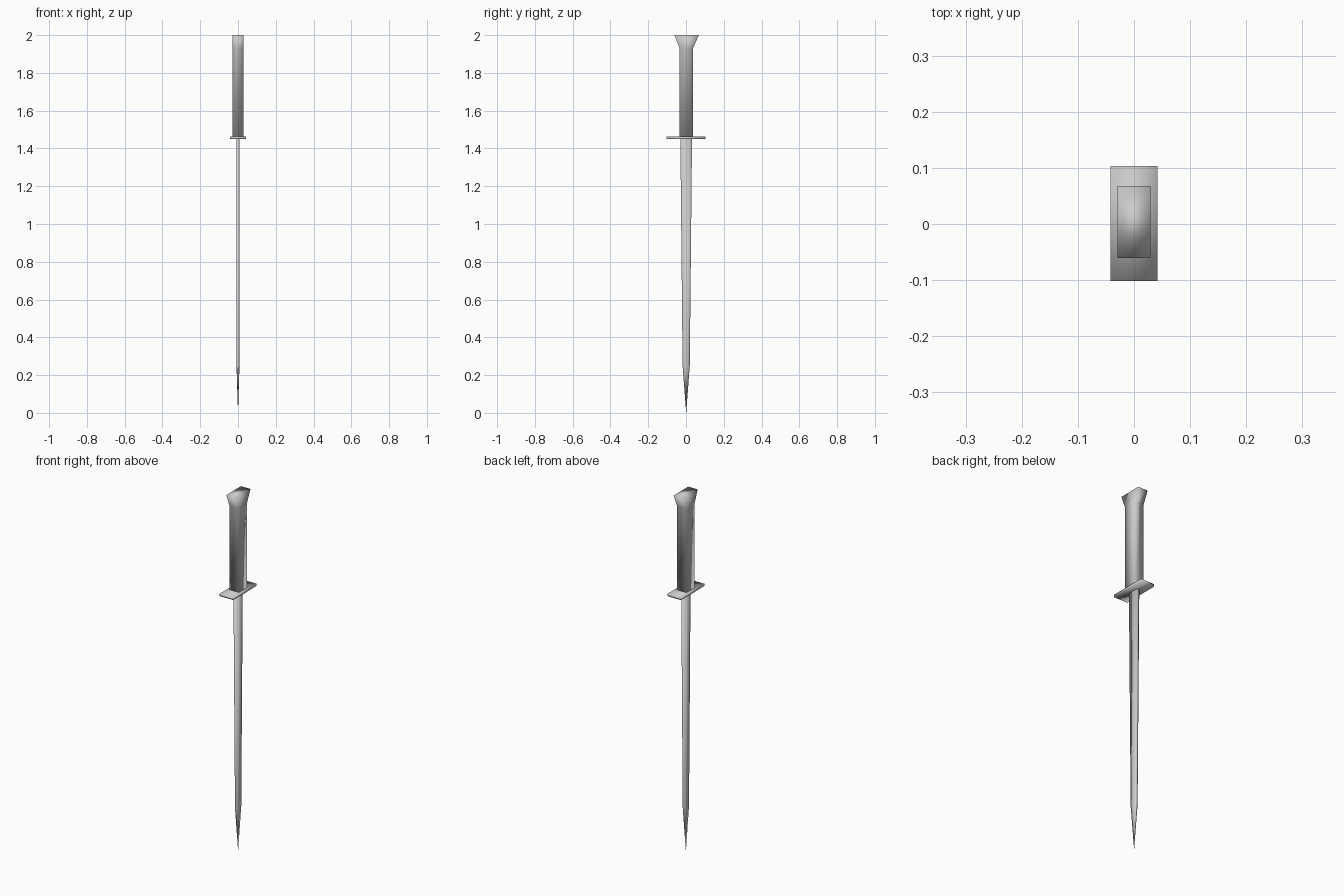
import bpy, bmesh

if "Cube" in bpy.data.objects:
    bpy.data.objects.remove(bpy.data.objects["Cube"])


def loft(name, rings, tip=None):
    """Skin a stack of equal-sized rings; close the ends, or run the start to a tip."""
    bm = bmesh.new()
    loops = [[bm.verts.new(p) for p in ring] for ring in rings]
    n = len(loops[0])
    for a, b in zip(loops, loops[1:]):
        for i in range(n):
            j = (i + 1) % n
            bm.faces.new((a[i], a[j], b[j], b[i]))
    if tip:
        t = bm.verts.new(tip)
        for i in range(n):
            bm.faces.new((t, loops[0][(i + 1) % n], loops[0][i]))
    else:
        bm.faces.new(loops[0][::-1])
    bm.faces.new(loops[-1])
    bmesh.ops.recalc_face_normals(bm, faces=bm.faces[:])
    me = bpy.data.meshes.new(name)
    bm.to_mesh(me)
    bm.free()
    me.shade_smooth()
    ob = bpy.data.objects.new(name, me)
    bpy.context.collection.objects.link(ob)
    return ob


def rect(hx, y0, y1, z):
    return [(-hx, y0, z), (hx, y0, z), (hx, y1, z), (-hx, y1, z)]


def blade_ring(edge, mid, y0, y1, z):
    """Flattened six-sided section with a slight ridge down each side."""
    yc = (y0 + y1) / 2
    return [(-edge, y0, z), (edge, y0, z), (mid, yc, z),
            (edge, y1, z), (-edge, y1, z), (-mid, yc, z)]


# Blade, tapering gently and then to a point
loft("blade", [
    blade_ring(0.006, 0.008, -0.018, 0.020, 0.25),
    blade_ring(0.007, 0.009, -0.030, 0.032, 1.455),
], tip=(0, 0.001, 0))

# Guard plate
loft("guard", [rect(0.042, -0.102, 0.103, 1.45),
               rect(0.042, -0.102, 0.103, 1.463)])

# Grip with flared pommel
loft("grip", [
    rect(0.029, -0.034, 0.037, 1.46),
    rect(0.029, -0.034, 0.037, 1.93),
    rect(0.029, -0.061, 0.068, 2.0),
])
